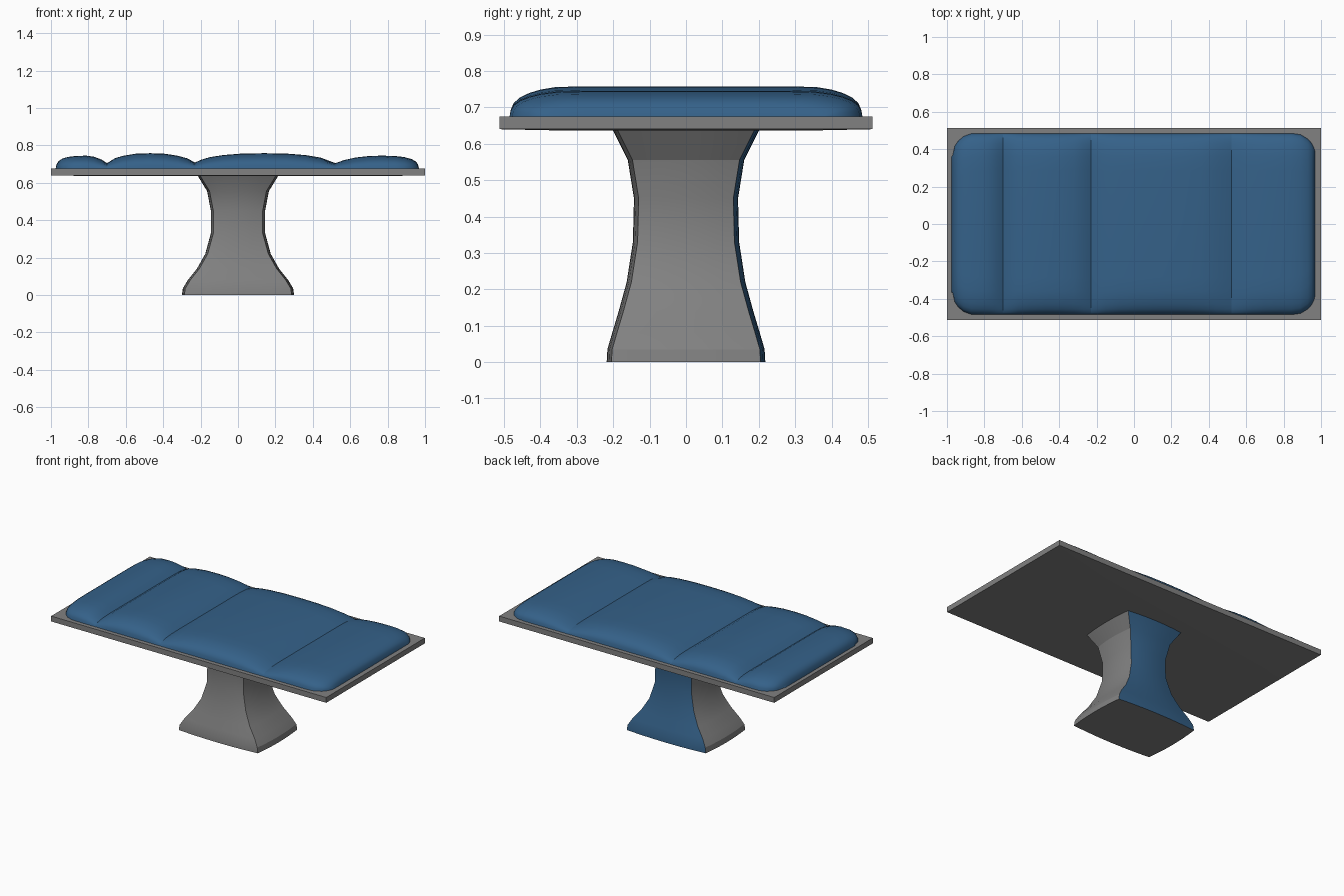
import bpy, bmesh, math

cube = bpy.data.objects.get("Cube")
if cube:
    bpy.data.objects.remove(cube, do_unlink=True)


def material(name, rgb):
    m = bpy.data.materials.new(name)
    m.use_nodes = True
    m.diffuse_color = (*rgb, 1)
    m.node_tree.nodes["Principled BSDF"].inputs["Base Color"].default_value = (*rgb, 1)
    return m


GREY = material("grey_metal", (0.22, 0.22, 0.22))
BLUE = material("blue_padding", (0.035, 0.12, 0.25))


def finish(name, bm, mats, angle):
    bmesh.ops.recalc_face_normals(bm, faces=bm.faces)
    mesh = bpy.data.meshes.new(name)
    bm.to_mesh(mesh)
    bm.free()
    for m in mats:
        mesh.materials.append(m)
    ob = bpy.data.objects.new(name, mesh)
    bpy.context.collection.objects.link(ob)
    bpy.ops.object.select_all(action='DESELECT')
    ob.select_set(True)
    bpy.context.view_layer.objects.active = ob
    bpy.ops.object.shade_smooth_by_angle(angle=math.radians(angle))
    return ob


def loft(bm, rows, closed):
    """Bridge rows of equal vertex count with quads."""
    faces = []
    for a, b in zip(rows, rows[1:]):
        n = len(a)
        for i in range(n if closed else n - 1):
            j = (i + 1) % n
            faces.append(bm.faces.new((a[i], a[j], b[j], b[i])))
    return faces


# Table top: thin board with a very shallow swell underneath
BOARD = 0.675
bm = bmesh.new()
bmesh.ops.create_cube(bm, size=1)
for v in bm.verts:
    v.co = (v.co.x * 2, v.co.y * 1.024, 0.6575 + v.co.z * 0.035)
under = [f for f in bm.faces if f.normal.z < -0.5]
bmesh.ops.inset_region(bm, faces=under, thickness=0.2)
for v in under[0].verts:
    v.co.z -= 0.003
finish("table_board", bm, [GREY], 20)

# Pedestal: waisted column with bowed sides, padded blue at the back
COLUMN = [(0, .30, .218), (.035, .295, .216), (.08, .268, .203), (.14, .22, .185),
          (.22, .175, .163), (.33, .145, .146), (.45, .145, .143),
          (.555, .165, .16), (.645, .22, .205)]
STEPS = 6
BOW = 0.013
bm = bmesh.new()
rings = []
for z, hx, hy in COLUMN:
    ring = []
    cx, cy = hx - BOW, hy - BOW
    for side in range(4):
        for k in range(STEPS):
            t = 2 * k / STEPS - 1
            bulge = BOW * (1 - t * t)
            x, y = [(t * cx, -cy - bulge), (cx + bulge, t * cy),
                    (-t * cx, cy + bulge), (-cx - bulge, -t * cy)][side]
            ring.append(bm.verts.new((x, y, z)))
    rings.append(ring)
sides = loft(bm, rings, True)
for i, f in enumerate(sides):
    f.material_index = 1 if (i // STEPS) % 4 == 2 else 0
bm.faces.new(rings[0])
bm.faces.new(rings[-1])
column = finish("pedestal", bm, [GREY, BLUE], 19)

# Cushions: domed along x, with rolled front and back edges
ROLL = [(0, 0), (.004, .25), (.012, .45), (.03, .64), (.055, .78), (.085, .89), (.125, .97), (.2, 1)]
HALF, END, CORNER = 0.485, 0.97, 0.12


def cushion(name, profile):
    bm = bmesh.new()
    rows = []
    for x, z in profile:
        d = min(max(END - abs(x), 0), CORNER)
        w = HALF - CORNER + math.sqrt(CORNER ** 2 - (CORNER - d) ** 2)
        half = [(w - off, BOARD + (z - BOARD) * f) for off, f in ROLL]
        section = [(-y, h) for y, h in half] + half[::-1]
        rows.append([bm.verts.new((x, y, h)) for y, h in section])
    loft(bm, rows, False)
    ob = finish(name, bm, [BLUE], 50)
    if sum(p.normal.z for p in ob.data.polygons) < 0:
        ob.data.flip_normals()


cushion("right_end_cushion", [(-.975, .675), (-.97, .70), (-.958, .717), (-.94, .729), (-.91, .738),
                              (-.87, .743), (-.81, .745), (-.77, .739), (-.73, .724), (-.70, .705)])
cushion("right_middle_cushion", [(-.70, .705), (-.66, .73), (-.62, .743), (-.55, .755), (-.47, .758),
                                 (-.39, .755), (-.32, .744), (-.27, .73), (-.23, .708)])
cushion("left_middle_cushion", [(-.23, .708), (-.20, .722), (-.15, .737), (-.08, .748), (.02, .756),
                                (.14, .758), (.26, .756), (.36, .748), (.44, .735), (.52, .705)])
cushion("left_end_cushion", [(.52, .705), (.57, .722), (.63, .735), (.70, .743), (.77, .745),
                             (.84, .743), (.89, .737), (.93, .726), (.95, .714), (.962, .70), (.968, .675)])
